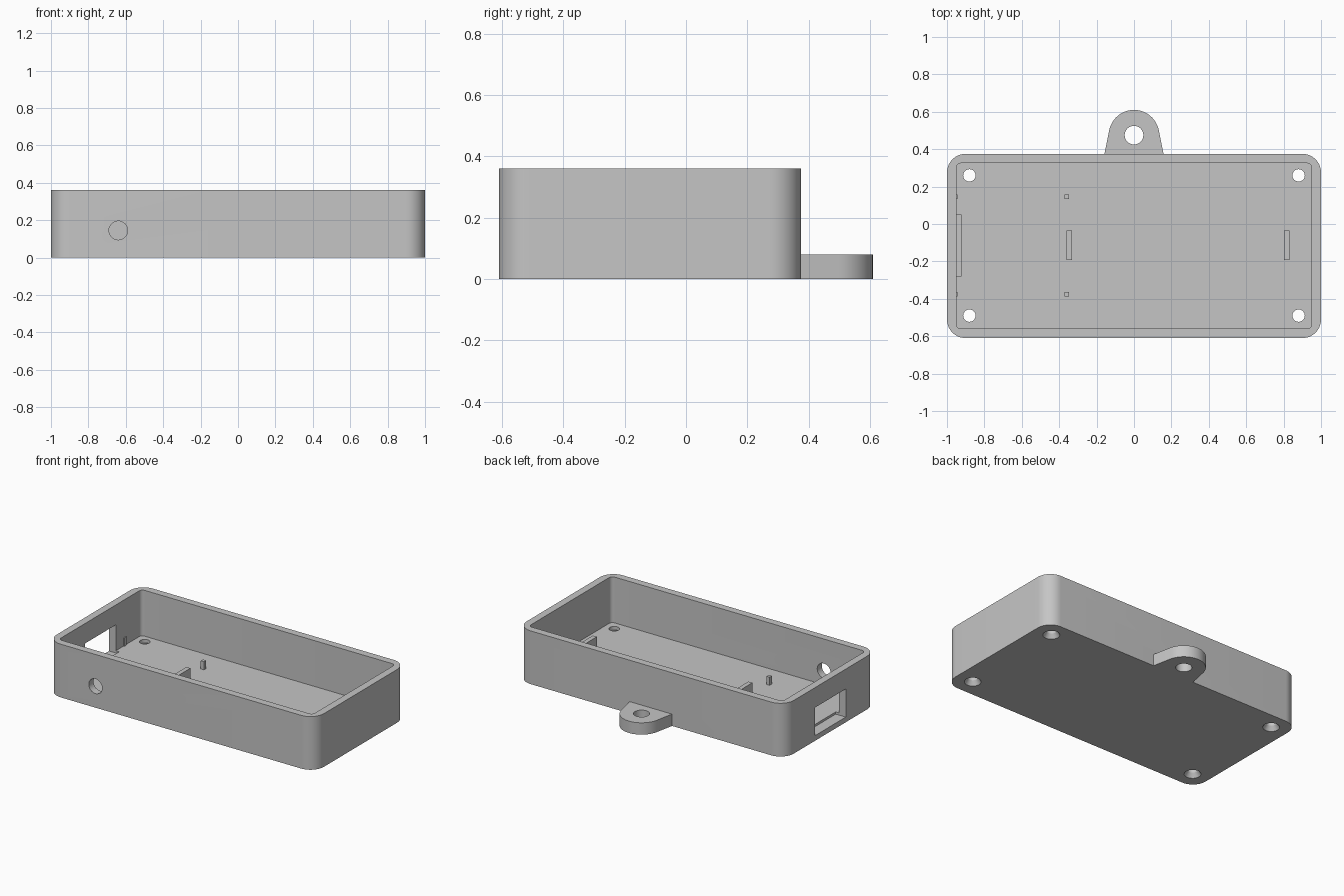
import bpy, bmesh, math

cube = bpy.data.objects.get("Cube")
if cube:
    bpy.data.objects.remove(cube, do_unlink=True)

GREY = (0.56, 0.56, 0.56, 1)
mat = bpy.data.materials.new("plain grey")
mat.use_nodes = True
mat.diffuse_color = GREY
mat.node_tree.nodes["Principled BSDF"].inputs["Base Color"].default_value = GREY

HEIGHT, FLOOR, WALL = 0.36, 0.05, 0.05
X_OUT, Y_FRONT, Y_BACK = 1.0, -0.61, 0.375


def finish(name, bm):
    """Turn a bmesh into a named grey object."""
    bmesh.ops.recalc_face_normals(bm, faces=bm.faces)
    mesh = bpy.data.meshes.new(name)
    bm.to_mesh(mesh)
    bm.free()
    mesh.materials.append(mat)
    obj = bpy.data.objects.new(name, mesh)
    bpy.context.collection.objects.link(obj)
    return obj


def prism(name, outline, z0, z1):
    bm = bmesh.new()
    face = bm.faces.new([bm.verts.new((x, y, z0)) for x, y in outline])
    new = bmesh.ops.extrude_face_region(bm, geom=[face])["geom"]
    top = [v for v in new if isinstance(v, bmesh.types.BMVert)]
    bmesh.ops.translate(bm, verts=top, vec=(0, 0, z1 - z0))
    return finish(name, bm)


def arc(cx, cy, r, start, end, steps):
    angles = [math.radians(start + (end - start) * i / steps) for i in range(steps + 1)]
    return [(cx + r * math.cos(a), cy + r * math.sin(a)) for a in angles]


def rounded_rect(x0, x1, y0, y1, r, steps=12):
    corners = [(x1 - r, y1 - r), (x0 + r, y1 - r), (x0 + r, y0 + r), (x1 - r, y0 + r)]
    return [p for i, (cx, cy) in enumerate(corners)
            for p in arc(cx, cy, r, 90 * i, 90 * i + 90, steps)]


def block(name, x0, x1, y0, y1, z0, z1):
    return prism(name, [(x0, y0), (x1, y0), (x1, y1), (x0, y1)], z0, z1)


def lathe(name, profile, x, y):
    """Solid of revolution from (radius, z) pairs, bottom to top."""
    bm = bmesh.new()
    rings = [[bm.verts.new((px, py, z)) for px, py in arc(x, y, r, 0, 348.75, 31)]
             for r, z in profile]
    for low, high in zip(rings, rings[1:]):
        for i in range(len(low)):
            j = (i + 1) % len(low)
            bm.faces.new((low[i], low[j], high[j], high[i]))
    bm.faces.new(rings[0])
    bm.faces.new(rings[-1])
    return finish(name, bm)


def combine(target, other, operation):
    """Apply a boolean and discard the helper."""
    mod = target.modifiers.new("boolean", 'BOOLEAN')
    mod.operation, mod.solver, mod.object = operation, 'EXACT', other
    bpy.context.view_layer.objects.active = target
    bpy.ops.object.modifier_apply(modifier=mod.name)
    bpy.data.objects.remove(other, do_unlink=True)


# Open tray with rounded corners
case = prism("case", rounded_rect(-X_OUT, X_OUT, Y_FRONT, Y_BACK, 0.1), 0, HEIGHT)

# Hanging lug on the back wall, rounded and slightly tapered
lug_outline = ([(0.158, Y_BACK - 0.02), (0.158, Y_BACK)]
               + arc(0, 0.475, 0.135, 11, 169, 24)
               + [(-0.158, Y_BACK), (-0.158, Y_BACK - 0.02)])
combine(case, prism("lug", lug_outline, 0, 0.08), 'UNION')

# Hollow interior
cavity = rounded_rect(-X_OUT + WALL, X_OUT - WALL, Y_FRONT + WALL, Y_BACK - WALL, 0.025, 6)
combine(case, prism("cavity", cavity, FLOOR, HEIGHT + 0.1), 'DIFFERENCE')

# Lug hole
combine(case, lathe("lug_hole", [(0.05, -0.1), (0.05, 0.2)], 0, 0.475), 'DIFFERENCE')

# Countersunk screw holes in the four floor corners
for x in (-0.88, 0.88):
    for y in (-0.49, 0.26):
        profile = [(0.052, -0.02), (0.052, 0), (0.033, 0.03), (0.033, 0.1)]
        combine(case, lathe("screw_hole", profile, x, y), 'DIFFERENCE')

# Connector window in the right wall, notched slightly into the floor
combine(case, block("window", -1.1, -0.925, -0.28, 0.05, 0.035, 0.225), 'DIFFERENCE')

# Round cable hole through the front wall
cable = lathe("cable_hole", [(0.05, -0.05), (0.05, 0.1)], 0, 0)
cable.data.transform(cable.matrix_world.Rotation(math.pi / 2, 4, 'X'))
cable.data.transform(cable.matrix_world.Translation((-0.64, Y_FRONT, 0.145)))
combine(case, cable, 'DIFFERENCE')

bpy.ops.object.select_all(action='DESELECT')
case.select_set(True)
bpy.context.view_layer.objects.active = case
bpy.ops.object.shade_smooth_by_angle(angle=math.radians(30))

# Board stops standing on the floor
for name, x in (("inner_stop", -0.347), ("outer_stop", 0.817)):
    block(name, x - 0.015, x + 0.015, -0.193, -0.035, FLOOR - 0.01, FLOOR + 0.08)

# Locating pins, one pair merging into the right wall
for name, x in (("floor_pin", -0.36), ("wall_pin", -0.956)):
    for side, y in (("front", -0.375), ("back", 0.145)):
        block(f"{name}_{side}", x - 0.012, x + 0.012, y - 0.012, y + 0.012,
              FLOOR - 0.01, FLOOR + 0.055)
